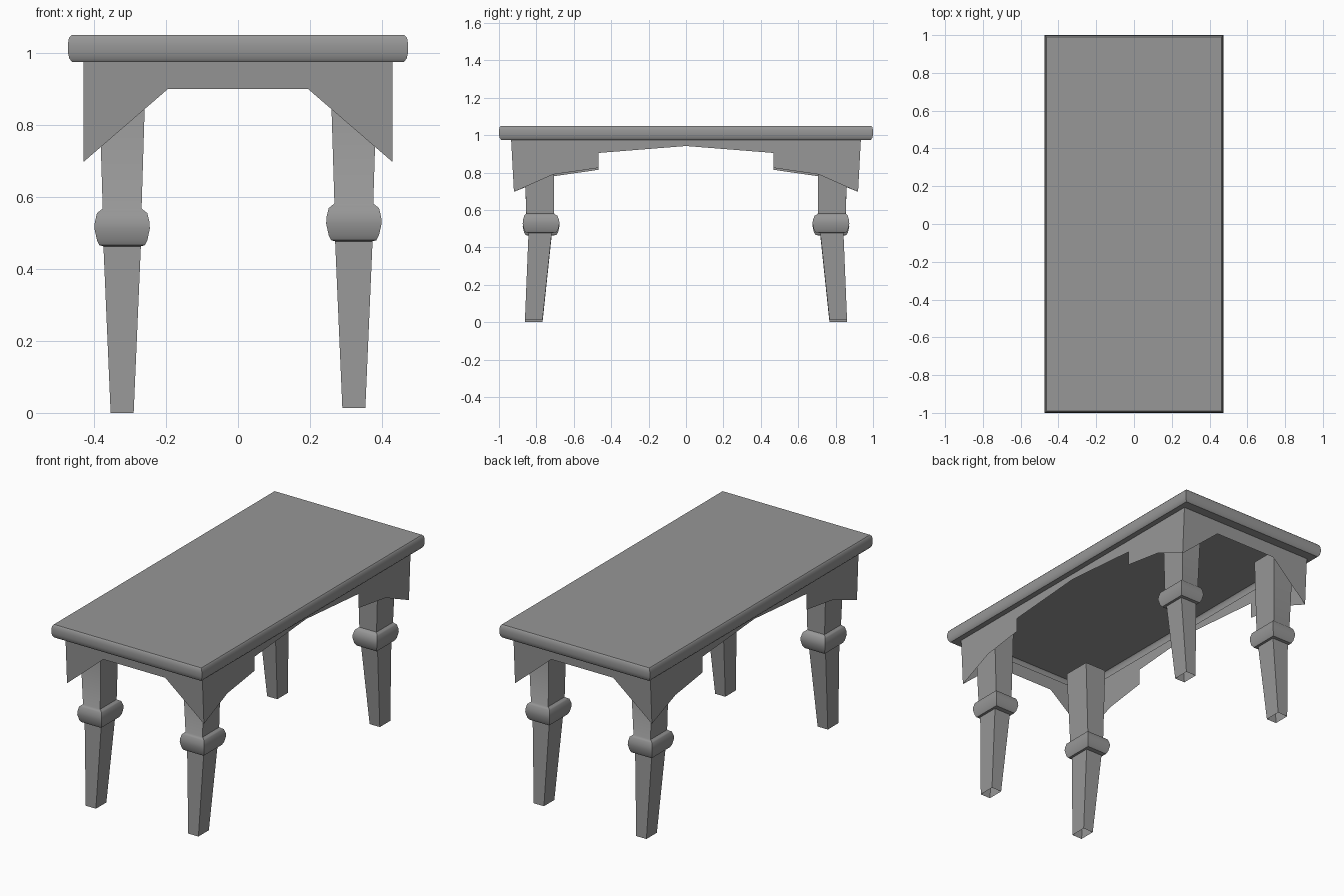
import bpy, bmesh
from mathutils import Vector

if "Cube" in bpy.data.objects:
    bpy.data.objects.remove(bpy.data.objects["Cube"])

# Dark grey finish
grey = bpy.data.materials.new("dark_grey")
grey.diffuse_color = (0.31, 0.31, 0.31, 1)
grey.use_nodes = True
grey.node_tree.nodes["Principled BSDF"].inputs["Base Color"].default_value = grey.diffuse_color


def make_object(name, verts, faces, smooth=False, outward=None):
    mesh = bpy.data.meshes.new(name)
    bm = bmesh.new()
    vs = [bm.verts.new(v) for v in verts]
    for f in faces:
        bm.faces.new([vs[i] for i in f])
    bm.normal_update()
    if outward:
        for f in bm.faces:
            if f.normal.dot(Vector(outward)) < 0:
                f.normal_flip()
    bm.to_mesh(mesh)
    bm.free()
    mesh.materials.append(grey)
    ob = bpy.data.objects.new(name, mesh)
    bpy.context.collection.objects.link(ob)
    if smooth:
        bpy.ops.object.select_all(action='DESELECT')
        ob.select_set(True)
        bpy.context.view_layer.objects.active = ob
        bpy.ops.object.shade_smooth_by_angle(angle=0.75)
    return ob


def loft(name, rings, cap_top=True):
    """Stack of rectangles: (centre x, centre y, half x, half y, z)."""
    verts, faces = [], []
    for cx, cy, hx, hy, z in rings:
        verts += [(cx - hx, cy - hy, z), (cx + hx, cy - hy, z),
                  (cx + hx, cy + hy, z), (cx - hx, cy + hy, z)]
    for r in range(len(rings) - 1):
        a = r * 4
        for i in range(4):
            j = (i + 1) % 4
            faces.append((a + i, a + j, a + 4 + j, a + 4 + i))
    n = len(verts)
    if cap_top:
        faces.append((n - 4, n - 3, n - 2, n - 1))
    return make_object(name, verts, faces, smooth=True)


# Tabletop: open-bottomed shell with a rounded edge and a rim underneath
edge = [(0.043, 0.065, 0.975), (0.012, 0.012, 0.975), (0.004, 0.004, 0.985),
        (0, 0, 1.003), (0, 0, 1.024), (0.003, 0.003, 1.042),
        (0.01, 0.01, 1.05)]
loft("tabletop", [(0, 0, 0.473 - dx, 1 - dy, z) for dx, dy, z in edge])

# Legs: z, half x, centre y, half y (square section with a collar)
leg = [(0.0, 0.032, 0.814, 0.047), (0.463, 0.052, 0.780, 0.062),
       (0.466, 0.063, 0.776, 0.082), (0.480, 0.070, 0.775, 0.091),
       (0.512, 0.077, 0.775, 0.098), (0.530, 0.076, 0.775, 0.097),
       (0.555, 0.070, 0.776, 0.089), (0.560, 0.064, 0.778, 0.082),
       (0.568, 0.054, 0.780, 0.074), (0.990, 0.067, 0.786, 0.081)]
for xname, sx in (("left", -1), ("right", 1)):
    lift = 0.014 if sx > 0 else 0.0          # right legs sit slightly higher
    for yname, sy in (("front", -1), ("back", 1)):
        loft(f"{yname}_{xname}_leg",
             [(sx * 0.322, sy * cy, hx, hy, z + lift)
              for z, hx, cy, hy in leg], cap_top=False)


# End aprons lean slightly outward towards the top
def lean(z):
    return 0.92 + 0.015 * (z - 0.697) / 0.28


end = [(0.43, 0.977), (0.43, 0.697), (0.195, 0.90)]
end += [(-x, z) for x, z in reversed(end)]
for name, s in (("front_apron", -1), ("back_apron", 1)):
    make_object(name, [(x, s * lean(z), z) for x, z in end],
                [range(len(end))], outward=(0, s, 0))

# Side aprons with a stepped, arched lower edge
for name, s, drop in (("left_apron", -1, 0.01), ("right_apron", 1, 0)):
    side = [(0.935, 0.977), (0.92, 0.697), (0.71, 0.79 - drop),
            (0.467, 0.825 - drop), (0.467, 0.905)]
    side += [(0, 0.942)] + [(-y, z) for y, z in reversed(side)]
    make_object(name, [(s * 0.43, y, z) for y, z in side],
                [range(len(side))], outward=(s, 0, 0))
